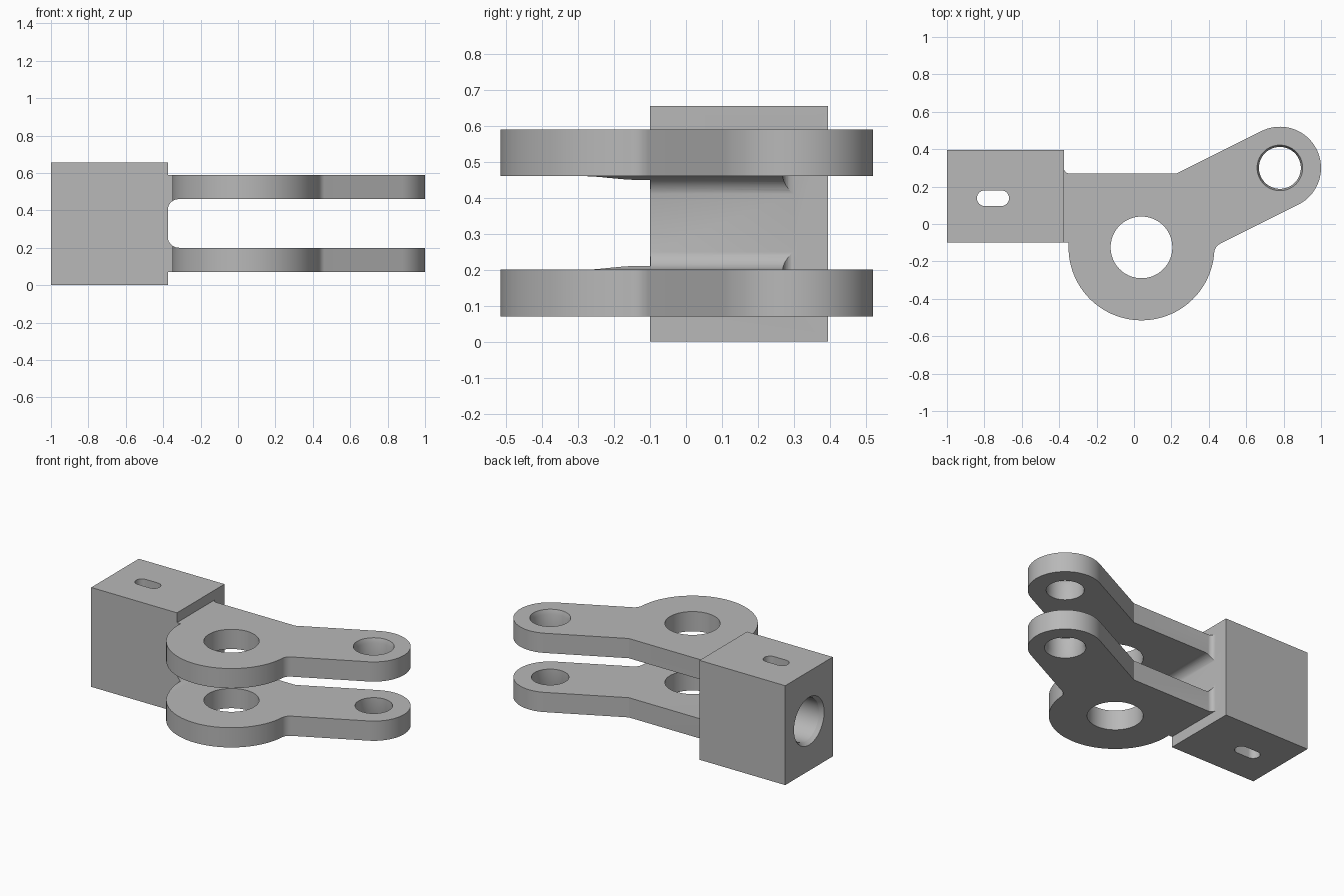
import bpy, bmesh
from math import pi, cos, sin, atan2, sqrt
from mathutils import Vector, Matrix

old = bpy.data.objects.get("Cube")
if old:
    bpy.data.objects.remove(old, do_unlink=True)

metal = bpy.data.materials.new("plain_grey_metal")
metal.use_nodes = True
metal.diffuse_color = (0.48, 0.48, 0.48, 1)
metal.node_tree.nodes["Principled BSDF"].inputs["Base Color"].default_value = (0.48, 0.48, 0.48, 1)


def add_object(name, bm):
    bmesh.ops.recalc_face_normals(bm, faces=bm.faces[:])
    mesh = bpy.data.meshes.new(name)
    bm.to_mesh(mesh)
    bm.free()
    mesh.materials.append(metal)
    obj = bpy.data.objects.new(name, mesh)
    bpy.context.collection.objects.link(obj)
    return obj


def arc(center, radius, start, end, steps=24):
    return [(center[0] + radius * cos(start + (end - start) * i / steps),
             center[1] + radius * sin(start + (end - start) * i / steps))
            for i in range(steps + 1)]


def prism(name, outline, low, high, turn=Matrix()):
    bm = bmesh.new()
    face = bm.faces.new([bm.verts.new((x, y, low)) for x, y in outline])
    new = bmesh.ops.extrude_face_region(bm, geom=[face])["geom"]
    top = [v for v in new if isinstance(v, bmesh.types.BMVert)]
    bmesh.ops.translate(bm, verts=top, vec=(0, 0, high - low))
    bmesh.ops.transform(bm, matrix=turn, verts=bm.verts[:])
    return add_object(name, bm)


def turned(name, profile, matrix, sides=72):
    """Solid of revolution from (height, radius) pairs."""
    bm = bmesh.new()
    rings = [[bm.verts.new((r * cos(2 * pi * i / sides), r * sin(2 * pi * i / sides), h))
              for i in range(sides)] for h, r in profile]
    for a, b in zip(rings, rings[1:]):
        for i in range(sides):
            j = (i + 1) % sides
            bm.faces.new((a[i], a[j], b[j], b[i]))
    bm.faces.new(rings[0])
    bm.faces.new(rings[-1])
    bmesh.ops.transform(bm, matrix=matrix, verts=bm.verts[:])
    return add_object(name, bm)


def combine(target, tool, operation="DIFFERENCE"):
    mod = target.modifiers.new(operation.lower(), "BOOLEAN")
    mod.operation = operation
    mod.solver = "EXACT"
    mod.object = tool
    bpy.context.view_layer.objects.active = target
    bpy.ops.object.modifier_apply(modifier=mod.name)
    bpy.data.objects.remove(tool, do_unlink=True)


# Socket block with chamfered blind bore and slotted pin hole
bracket = prism("clevis_bracket", [(-1, -.1), (-.375, -.1), (-.375, .395), (-1, .395)], 0, .655)
to_x = Matrix.Translation((0, .147, .327)) @ Matrix.Rotation(pi / 2, 4, "Y")
combine(bracket, turned("bore_cutter", [(-1.1, .157), (-1, .157), (-.975, .14), (-.45, .14)], to_x))
slot = arc((-.71, .138), .042, -pi / 2, pi / 2) + arc((-.798, .138), .042, pi / 2, 3 * pi / 2)
combine(bracket, prism("pin_slot_cutter", slot, -.1, .8))

# Outline of the fork: round hub, angled arm and ear
hub, ear = Vector((.04, -.125)), Vector((.78, .30))
hub_r, ear_r, fillet_r = .39, .22, .06
along = Vector((2, 1)).normalized()
normal = Vector((-along.y, along.x))
tilt = atan2(normal.y, normal.x)

# Fillet tangent to the hub and the lower edge of the arm
base = ear - normal * (ear_r + fillet_r) - hub
proj = base.dot(along)
t = -proj + sqrt(proj ** 2 - base.length_squared + (hub_r + fillet_r) ** 2)
fillet = hub + base + along * t
toward = fillet - hub
hub_end = atan2(toward.y, toward.x)

outline = [(-.39, -.099), (-.35, -.099)]
outline += arc(hub, hub_r, -pi, hub_end, 64)
outline += arc(fillet, fillet_r, hub_end + pi, tilt, 10)
outline += arc(ear, ear_r, tilt - pi, tilt, 40)
outline += [(.228, .27)]
outline += arc((-.345, .30), .03, -pi / 2, -pi, 8)
outline += [(-.39, .30)]
fork = prism("fork", outline, .07, .59)

# Gap between the two plates, rounded at its root
gap = arc((-.316, .26), .06, 3 * pi / 2, pi, 10) + arc((-.316, .40), .06, pi, pi / 2, 10)
gap += [(1.2, .46), (1.2, .20)]
combine(fork, prism("gap_cutter", gap, -1, 1, Matrix.Rotation(pi / 2, 4, "X")))

# Hub hole, and ear hole chamfered on the outer faces
combine(fork, turned("hub_hole_cutter", [(-.1, .165), (.8, .165)],
                     Matrix.Translation((hub.x, hub.y, 0))))
ear_profile = [(-.1, .122), (.07, .122), (.1, .112), (.56, .112), (.59, .122), (.8, .122)]
combine(fork, turned("ear_hole_cutter", ear_profile, Matrix.Translation((ear.x, ear.y, 0))))

combine(bracket, fork, "UNION")

# Smooth curved walls, crisp edges
bpy.ops.object.select_all(action="DESELECT")
bracket.select_set(True)
bpy.context.view_layer.objects.active = bracket
bpy.ops.object.shade_smooth_by_angle(angle=.35)
